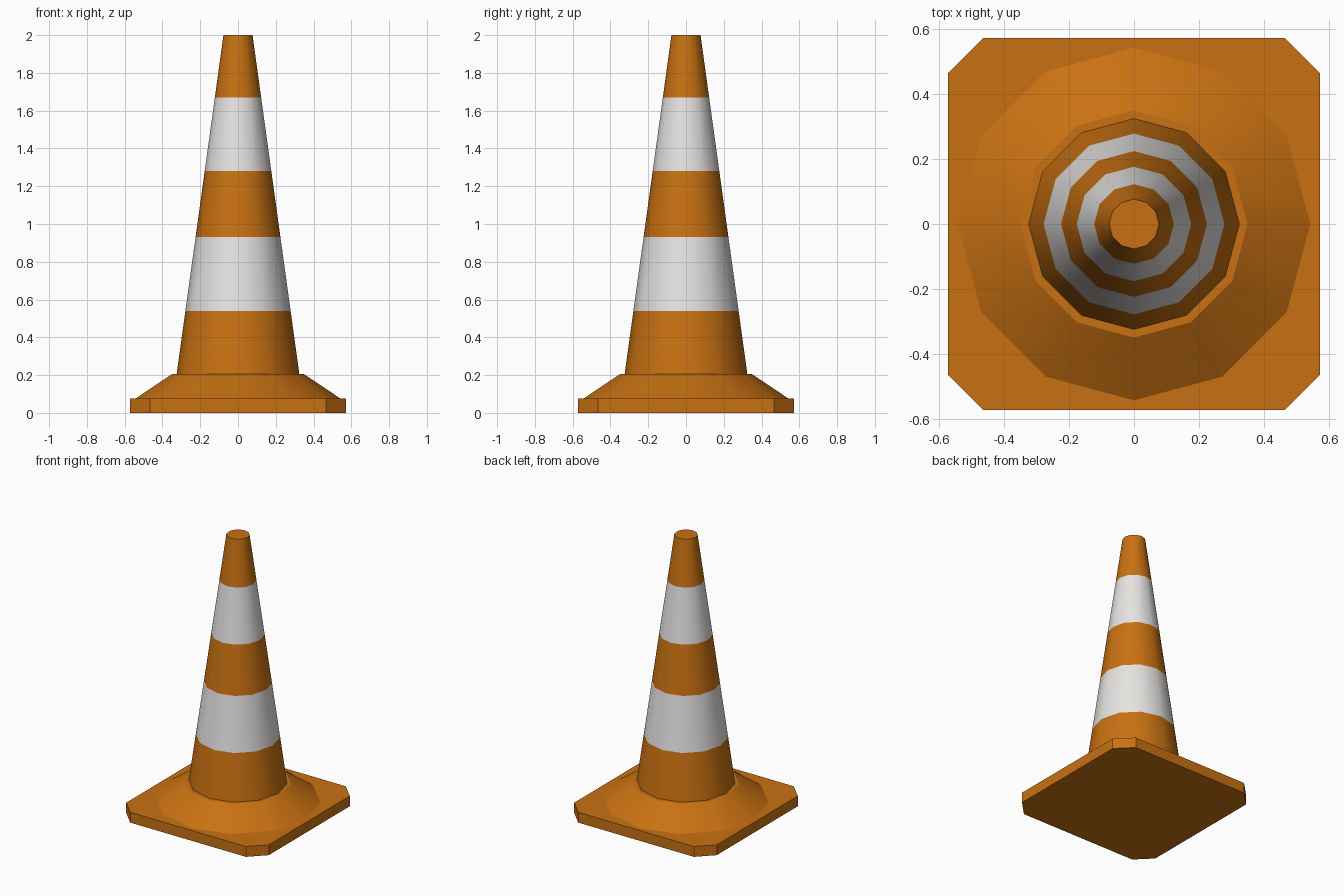
import bpy, bmesh, math

if "Cube" in bpy.data.objects:
    bpy.data.objects.remove(bpy.data.objects["Cube"])


def material(name, rgb):
    mat = bpy.data.materials.new(name)
    mat.use_nodes = True
    mat.diffuse_color = (*rgb, 1)
    bsdf = next(n for n in mat.node_tree.nodes if n.type == 'BSDF_PRINCIPLED')
    bsdf.inputs["Base Color"].default_value = (*rgb, 1)
    bsdf.inputs["Roughness"].default_value = 0.6
    return mat


orange = material("orange rubber", (0.58, 0.165, 0.006))
white = material("white band", (0.82, 0.80, 0.78))
SIDES = 12


def circle(radius, z):
    angles = [2 * math.pi * i / SIDES for i in range(SIDES)]
    return [(radius * math.cos(a), radius * math.sin(a), z) for a in angles]


def loft(name, rings, mats, white_steps=()):
    """Skin a stack of rings, cap both ends, and colour chosen steps white."""
    bm = bmesh.new()
    loops = [[bm.verts.new(p) for p in ring] for ring in rings]
    for step, (low, high) in enumerate(zip(loops, loops[1:])):
        n = len(low)
        for i in range(n):
            j = (i + 1) % n
            face = bm.faces.new((low[i], low[j], high[j], high[i]))
            face.material_index = int(step in white_steps)
    bm.faces.new(loops[0][::-1])
    bm.faces.new(loops[-1])
    mesh = bpy.data.meshes.new(name)
    bm.to_mesh(mesh)
    bm.free()
    for mat in mats:
        mesh.materials.append(mat)
    obj = bpy.data.objects.new(name, mesh)
    bpy.context.collection.objects.link(obj)
    bpy.ops.object.select_all(action='DESELECT')
    obj.select_set(True)
    bpy.context.view_layer.objects.active = obj
    bpy.ops.object.shade_smooth_by_angle(angle=math.radians(32))
    return obj


# Square base plate with clipped corners
half, cut = 0.573, 0.465
plate = [(half, -cut), (half, cut), (cut, half), (-cut, half),
         (-half, cut), (-half, -cut), (-cut, -half), (cut, -half)]
loft("base_plate", [[(x, y, z) for x, y in plate] for z in (0, 0.075)], [orange])

# Sloping collar that rises from the plate
loft("base_collar", [circle(0.545, 0.074), circle(0.35, 0.205)], [orange])

# Tapered cone with two white bands
bottom, top = 0.204, 2.0
heights = [bottom, 0.54, 0.93, 1.28, 1.67, top]
taper = (0.325 - 0.077) / (top - bottom)
loft("cone_body", [circle(0.325 - taper * (z - bottom), z) for z in heights],
     [orange, white], white_steps=(1, 3))
